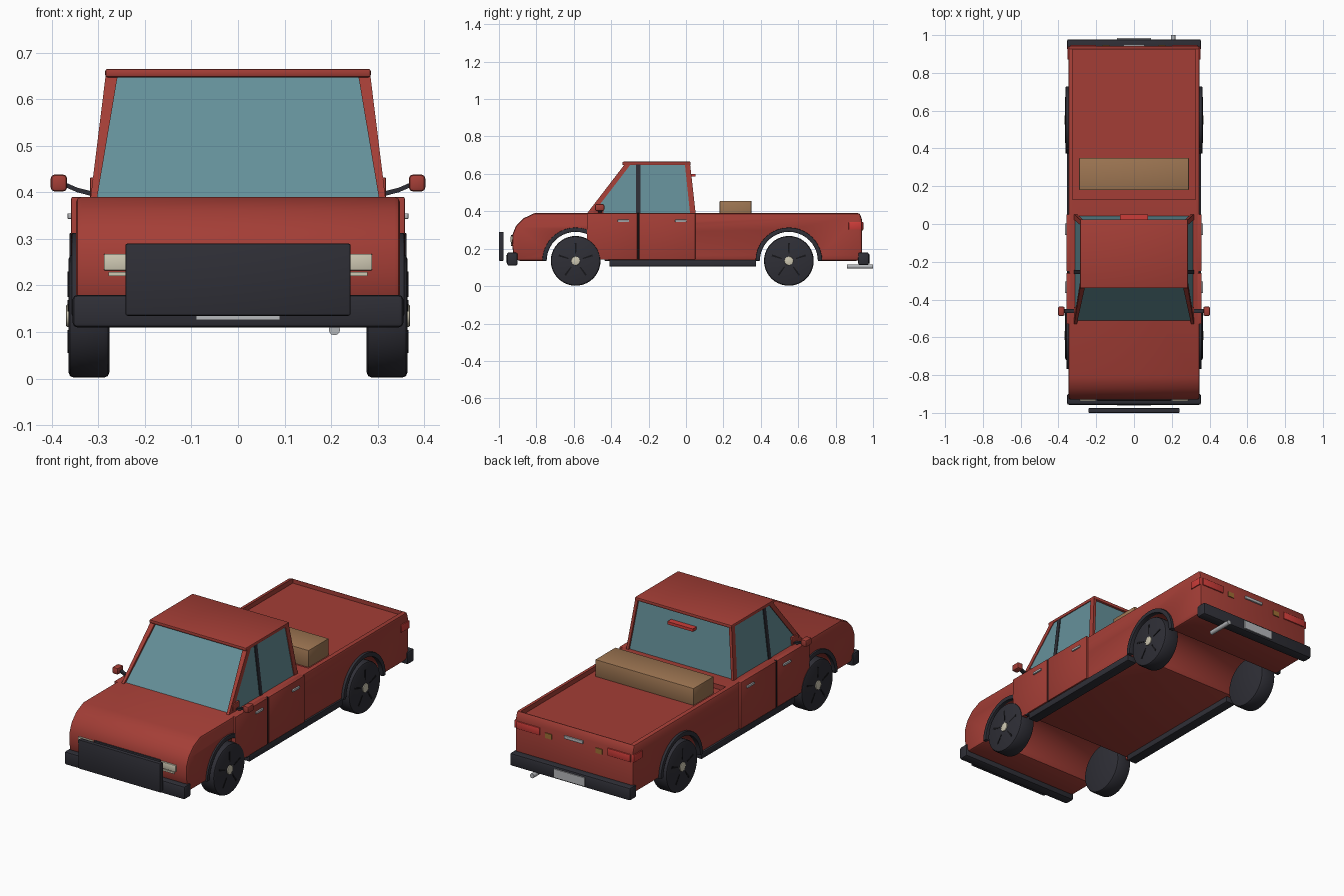
import bpy, bmesh, math
from mathutils import Vector

if "Cube" in bpy.data.objects:
    bpy.data.objects.remove(bpy.data.objects["Cube"])

def mat(name, r, g, b):
    m = bpy.data.materials.new(name)
    m.diffuse_color = (r, g, b, 1)
    m.use_nodes = True
    m.node_tree.nodes["Principled BSDF"].inputs["Base Color"].default_value = m.diffuse_color
    return m

RED = mat("red_paint", 0.37, 0.048, 0.037)
DARK = mat("dark_rubber", 0.028, 0.028, 0.037)
BLACK = mat("black_gap", 0.008, 0.008, 0.01)
GLASS = mat("teal_glass", 0.13, 0.28, 0.32)
WOOD = mat("brown_wood", 0.34, 0.18, 0.085)
CREAM = mat("cream_lamp", 0.62, 0.58, 0.45)
SILVER = mat("silver_metal", 0.47, 0.48, 0.5)
LAMP = mat("tail_lamp_red", 0.6, 0.045, 0.04)
AMBER = mat("amber_lamp", 0.35, 0.16, 0.035)

def loft(name, rings, material, bevel=0.0, segs=2):
    """Skin a list of point rings, cap both ends, bevel the sharp edges."""
    bm = bmesh.new()
    vs = [[bm.verts.new(p) for p in ring] for ring in rings]
    n = len(vs[0])
    for a, b in zip(vs, vs[1:]):
        for i in range(n):
            j = (i + 1) % n
            bm.faces.new((a[i], a[j], b[j], b[i]))
    bm.faces.new(vs[0][::-1])
    bm.faces.new(vs[-1])
    bmesh.ops.recalc_face_normals(bm, faces=bm.faces[:])
    if bevel:
        sharp = [e for e in bm.edges if e.calc_face_angle(0) > math.radians(40)]
        bmesh.ops.bevel(bm, geom=sharp, offset=bevel, segments=segs, profile=0.5,
                        affect='EDGES', clamp_overlap=True)
    me = bpy.data.meshes.new(name)
    bm.to_mesh(me)
    bm.free()
    me.materials.append(material)
    ob = bpy.data.objects.new(name, me)
    bpy.context.collection.objects.link(ob)
    return ob

def box(name, x0, x1, y0, y1, z0, z1, material, bevel=0.0):
    rings = [[(x, y0, z0), (x, y1, z0), (x, y1, z1), (x, y0, z1)] for x in (x0, x1)]
    return loft(name, rings, material, bevel)

def side_box(name, s, x0, x1, *rest):
    return box(name, min(s * x0, s * x1), max(s * x0, s * x1), *rest)

def arc(cy, cz, r, a0, a1, n):
    return [(cy + r * math.cos(a0 + (a1 - a0) * i / n),
             cz + r * math.sin(a0 + (a1 - a0) * i / n)) for i in range(n + 1)]

def disc(name, x0, x1, cy, cz, r, material, bevel=0.0, n=32):
    pts = arc(cy, cz, r, 0, math.tau, n)[:-1]
    return loft(name, [[(x, y, z) for y, z in pts] for x in (x0, x1)], material, bevel)

AXLES = {"front": -0.59, "rear": 0.55}
WZ, BASE = 0.135, 0.135

# body shell: side profile with both wheel arches, extruded across
profile = [(-0.90, BASE), (-0.922, 0.17), (-0.93, 0.22), (-0.928, 0.275), (-0.91, 0.32),
           (-0.87, 0.362), (-0.81, 0.39), (0.93, 0.39), (0.942, 0.35), (0.942, 0.16), (0.92, BASE)]
for cy in (AXLES["rear"], AXLES["front"]):
    profile += arc(cy, WZ, 0.157, 0, math.pi, 18)
body = loft("body", [[(x, y, z) for y, z in profile] for x in (-0.348, 0.348)], RED, 0.012)

# shallow load bed
cutter = box("bed_cutter", -0.325, 0.325, 0.13, 0.925, 0.365, 0.5, RED)
cutter.hide_render = True
cutter.hide_viewport = True
cutter.display_type = 'WIRE'
cut = body.modifiers.new("bed", 'BOOLEAN')
cut.object = cutter
cut.operation = 'DIFFERENCE'
cut.solver = 'EXACT'
box("cargo_box", -0.29, 0.29, 0.18, 0.35, 0.362, 0.455, WOOD, 0.004)

# cabin glass
Z0, Z1 = 0.385, 0.652
loft("cabin_glass", [
    [(-0.313, -0.515, Z0), (0.313, -0.515, Z0), (0.313, 0.042, Z0), (-0.313, 0.042, Z0)],
    [(-0.28, -0.312, Z1), (0.28, -0.312, Z1), (0.28, 0.012, Z1), (-0.28, 0.012, Z1)]], GLASS)
box("roof", -0.285, 0.285, -0.34, 0.025, 0.647, 0.665, RED, 0.005)
box("high_brake_lamp", -0.075, 0.075, 0.015, 0.05, 0.585, 0.6, LAMP)

def pillar(name, s, yb0, yb1, yt0, yt1, material, tb=0.01, tt=0.022, out=0.004):
    """Post lying in the leaning side plane; tb and tt are its depths at base and top."""
    ring = lambda x, t, a, b, z: [(s * (x + out), a, z), (s * (x + out), b, z),
                                  (s * (x - t), b, z), (s * (x - t), a, z)]
    loft(name, [ring(0.313, tb, yb0, yb1, Z0), ring(0.28, tt, yt0, yt1, Z1)], material)

for s, side in ((-1, "left"), (1, "right")):
    # window frames
    pillar(side + "_front_pillar", s, -0.532, -0.50, -0.327, -0.295, RED)
    pillar(side + "_middle_pillar", s, -0.266, -0.244, -0.266, -0.244, DARK)
    pillar(side + "_rear_pillar", s, 0.022, 0.052, -0.006, 0.022, RED, 0.01, 0.012)
    # doors with a dark seam between
    side_box(side + "_front_door", s, 0.33, 0.358, -0.53, -0.26, 0.142, 0.39, RED, 0.003)
    side_box(side + "_rear_door", s, 0.33, 0.358, -0.25, 0.05, 0.142, 0.39, RED, 0.003)
    side_box(side + "_door_seam", s, 0.33, 0.354, -0.262, -0.248, 0.142, 0.388, BLACK)
    for y in (-0.335, -0.028):
        side_box(side + "_door_handle", s, 0.355, 0.366, y - 0.03, y + 0.03, 0.343, 0.355, SILVER, 0.002)
    side_box(side + "_sill", s, 0.30, 0.355, -0.41, 0.375, 0.105, 0.14, DARK, 0.004)
    # mirror on its arm
    side_box(side + "_mirror", s, 0.367, 0.402, -0.487, -0.437, 0.402, 0.438, RED, 0.008)
    loft(side + "_mirror_arm", [[(s * x, y, z + d) for y, d in
         ((-0.47, -0.005), (-0.45, -0.005), (-0.45, 0.005), (-0.47, 0.005))]
         for x, z in ((0.31, 0.396), (0.345, 0.405), (0.375, 0.418))], DARK)
    side_box(side + "_mirror_mount", s, 0.30, 0.318, -0.495, -0.44, 0.388, 0.432, RED, 0.003)
    # lamps
    side_box(side + "_headlamp", s, 0.20, 0.288, -0.937, -0.91, 0.232, 0.268, CREAM, 0.003)
    side_box(side + "_front_indicator", s, 0.20, 0.278, -0.935, -0.91, 0.22, 0.229, CREAM)
    side_box(side + "_tail_lamp", s, 0.20, 0.335, 0.92, 0.948, 0.302, 0.342, LAMP, 0.002)
    side_box(side + "_tail_lamp_side", s, 0.335, 0.353, 0.87, 0.94, 0.302, 0.342, LAMP, 0.002)
    side_box(side + "_reverse_lamp", s, 0.13, 0.168, 0.93, 0.947, 0.298, 0.325, AMBER)
    # wheels and arch flares
    for end, cy in AXLES.items():
        tag = side + "_" + end
        disc(tag + "_wheel", s * 0.276, s * 0.364, cy, WZ, 0.133, DARK, 0.012, 40)
        disc(tag + "_hub", s * 0.35, s * 0.369, cy, WZ, 0.024, CREAM, 0.003, 12)
        for k in range(5):
            a = math.pi / 2 + k * math.tau / 5
            d, t = Vector((math.cos(a), math.sin(a))), Vector((-math.sin(a), math.cos(a)))
            quad = [d * 0.04 - t * 0.003, d * 0.095 - t * 0.005, d * 0.095 + t * 0.005, d * 0.04 + t * 0.003]
            loft(tag + "_wheel_slot", [[(s * x, cy + p.x, WZ + p.y) for p in quad]
                                       for x in (0.36, 0.3655)], BLACK)
        ring = arc(cy, WZ, 0.178, 0, math.pi, 20) + arc(cy, WZ, 0.155, math.pi, 0, 20)
        # the front flare tucks under the door edge
        reach = 0.357 if end == "front" else 0.362
        loft(tag + "_arch_flare", [[(s * x, y, z) for y, z in ring] for x in (0.335, reach)], DARK, 0.003)

# bumpers, grille and front guard
box("front_bumper", -0.355, 0.355, -0.957, -0.90, 0.11, 0.18, DARK, 0.01)
box("rear_bumper", -0.355, 0.355, 0.92, 0.978, 0.112, 0.18, DARK, 0.01)
box("grille", -0.195, 0.195, -0.936, -0.91, 0.215, 0.272, DARK, 0.002)
box("front_guard", -0.242, 0.242, -1.0, -0.975, 0.135, 0.29, DARK, 0.005)
box("front_number_plate", -0.09, 0.09, -0.962, -0.95, 0.126, 0.165, SILVER)
box("rear_number_plate", -0.09, 0.09, 0.97, 0.984, 0.122, 0.168, SILVER)
box("tailgate_handle", -0.055, 0.055, 0.93, 0.95, 0.325, 0.341, SILVER, 0.002)

# exhaust pipe
pts = arc(0.207, 0.105, 0.012, 0, math.tau, 14)[:-1]
loft("exhaust_pipe", [[(x, y, z) for x, z in pts] for y in (0.86, 1.0)], SILVER)

# smooth the rounded parts, keep hard edges
bpy.ops.object.select_all(action='DESELECT')
for ob in bpy.context.scene.objects:
    if ob is not cutter:
        ob.select_set(True)
bpy.context.view_layer.objects.active = body
bpy.ops.object.shade_smooth_by_angle(angle=math.radians(30))
